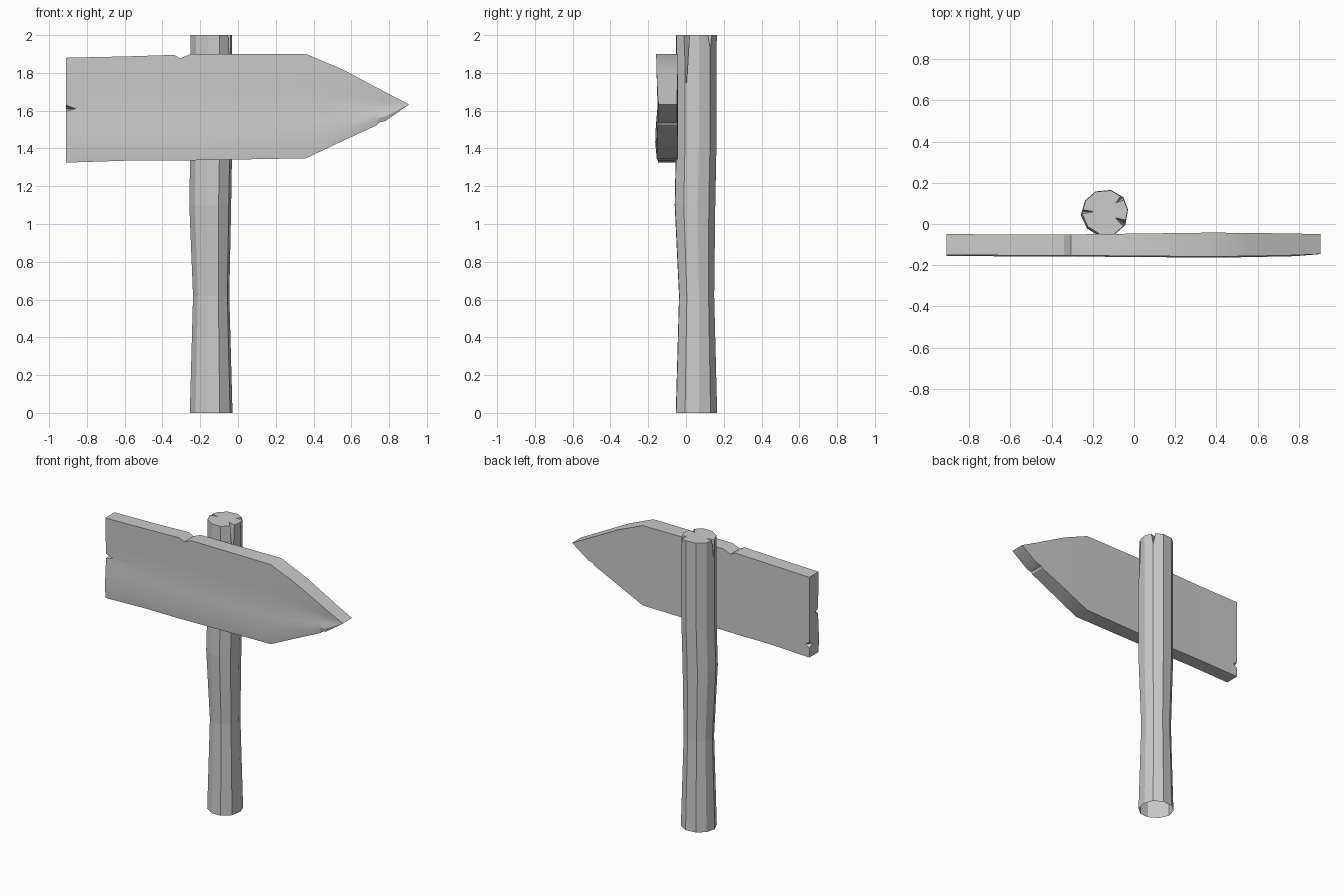
import bpy, bmesh, math
from mathutils import Vector

if "Cube" in bpy.data.objects:
    bpy.data.objects.remove(bpy.data.objects["Cube"])


def make_object(name, bm):
    bmesh.ops.recalc_face_normals(bm, faces=bm.faces)
    mesh = bpy.data.meshes.new(name)
    bm.to_mesh(mesh)
    bm.free()
    ob = bpy.data.objects.new(name, mesh)
    bpy.context.collection.objects.link(ob)
    return ob


def chip(target, points):
    """Carve the convex hull of a few points out of the target."""
    bm = bmesh.new()
    for p in points:
        bm.verts.new(p)
    bmesh.ops.convex_hull(bm, input=bm.verts)
    cutter = make_object("chip_cutter", bm)
    cutter.hide_render = True
    mod = target.modifiers.new("chip", 'BOOLEAN')
    mod.operation = 'DIFFERENCE'
    mod.solver = 'EXACT'
    mod.object = cutter
    bpy.context.view_layer.objects.active = target
    bpy.ops.object.modifier_apply(modifier=mod.name)
    bpy.data.objects.remove(cutter)


# Post: ten-sided uneven section swept up through a slight waist
section = [(-.113, -.01), (-.095, .055), (-.045, .098), (.03, .105), (.09, .07),
           (.113, .01), (.1, -.065), (.045, -.112), (-.02, -.114), (-.083, -.075)]
levels = [(0, -.142, .06, 1.0), (.62, -.142, .06, .85), (1.1, -.147, .052, .98),
          (1.4, -.142, .058, .98), (2, -.142, .06, .98)]
bm = bmesh.new()
rings = [[bm.verts.new((cx + x * s, cy + y * s, z)) for x, y in section]
         for z, cx, cy, s in levels]
n = len(section)
for lo, hi in zip(rings, rings[1:]):
    for i in range(n):
        j = (i + 1) % n
        bm.faces.new((lo[i], lo[j], hi[j], hi[i]))
bm.faces.new(rings[0])
bm.faces.new(rings[-1])
post = make_object("post", bm)

# Cracks running down from the top of the post
for deg, depth, length, w in [(180, .06, .15, .014), (38, .045, .1, .022), (-30, .05, .3, .022)]:
    a = math.radians(deg)
    out, side = Vector((math.cos(a), math.sin(a), 0)), Vector((-math.sin(a), math.cos(a), 0))
    c = Vector((-.142, .06, 2.01))
    chip(post, [c + out * .13 + side * w, c + out * .13 - side * w,
                c + out * (.108 - depth), c + out * .118 - Vector((0, 0, length))])

# The underside of the post is open
bm = bmesh.new()
bm.from_mesh(post.data)
bmesh.ops.delete(bm, geom=[f for f in bm.faces if all(v.co.z < .001 for v in f.verts)],
                 context='FACES_ONLY')
bm.to_mesh(post.data)
bm.free()

# Arrow board: columns are (x, bottom z, top z, front y shift, back y)
columns = [(-.91, 1.325, 1.88, .008, -.048), (-.6, 1.335, 1.887, .006, -.052),
           (-.34, 1.335, 1.895, .005, -.05), (-.305, 1.336, 1.877, .005, -.05),
           (-.25, 1.337, 1.9, .005, -.05), (.36, 1.348, 1.9, 0, -.042),
           (.55, 1.438, 1.82, .002, -.043), (.735, 1.523, 1.722, .006, -.046),
           (.745, 1.537, 1.717, .006, -.046), (.78, 1.545, 1.698, .007, -.047),
           (.905, 1.633, 1.633, .01, -.048)]
# Rows are (height fraction, front y), giving gentle grain ridges
rows = [(0, -.155), (.15, -.163), (.34, -.156), (.5, -.151), (.66, -.153),
        (.83, -.156), (1, -.158)]
bm = bmesh.new()
loops = []
for x, z0, z1, shift, back in columns:
    front = [bm.verts.new((x, y + shift, z0 + (z1 - z0) * t)) for t, y in rows]
    rear = [bm.verts.new((x, back, z)) for z in (z1, z0)]
    loops.append(front + rear)
for a, b in zip(loops, loops[1:]):
    for i in range(len(a)):
        j = (i + 1) % len(a)
        bm.faces.new((a[i], b[i], b[j], a[j]))
# Close the blunt end and gather the point into a single upright edge
bm.faces.new(loops[0])
for v in loops[-1][:len(rows)]:
    v.co.y = -.146
bmesh.ops.remove_doubles(bm, verts=bm.verts, dist=.0005)
board = make_object("arrow_board", bm)

# Splintered chips in the blunt end
chip(board, [(-.92, -.18, 1.655), (-.92, -.18, 1.58), (-.85, -.15, 1.61), (-.92, -.1, 1.61)])
chip(board, [(-.92, -.03, 1.45), (-.92, -.03, 1.37), (-.87, -.04, 1.41), (-.92, -.09, 1.41)])

# Smooth grain with crisp board edges
bpy.ops.object.select_all(action='DESELECT')
board.select_set(True)
bpy.context.view_layer.objects.active = board
bpy.ops.object.shade_smooth_by_angle(angle=math.radians(25))
